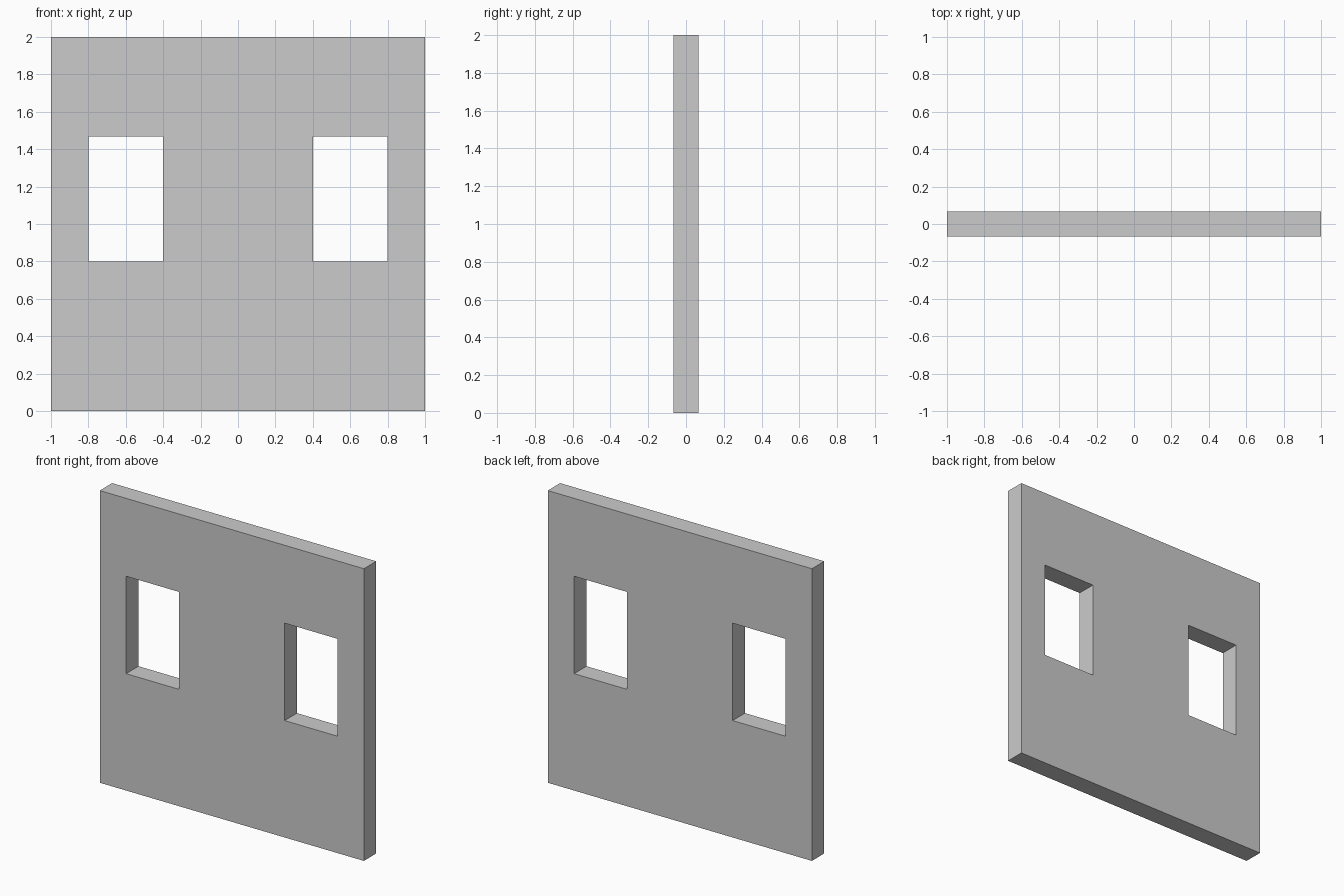
import bpy
import bmesh

if "Cube" in bpy.data.objects:
    bpy.data.objects.remove(bpy.data.objects["Cube"])

THICKNESS = 2 / 15
XS = [-1.0, -0.8, -0.4, 0.4, 0.8, 1.0]   # wall edges and window jambs
ZS = [0.0, 0.8, 22 / 15, 2.0]            # base, sill, lintel, top
WINDOWS = {(1, 1), (3, 1)}               # grid cells left open

# Wall panel laid out as a grid with two window openings
bm = bmesh.new()
verts = [[bm.verts.new((x, 0, z)) for z in ZS] for x in XS]
for i in range(len(XS) - 1):
    for j in range(len(ZS) - 1):
        if (i, j) not in WINDOWS:
            bm.faces.new((verts[i][j], verts[i + 1][j],
                          verts[i + 1][j + 1], verts[i][j + 1]))
mesh = bpy.data.meshes.new("wall")
bm.to_mesh(mesh)
bm.free()

wall = bpy.data.objects.new("wall", mesh)
bpy.context.collection.objects.link(wall)

# Even thickness either side of the centre plane, including window reveals
solid = wall.modifiers.new("thickness", 'SOLIDIFY')
solid.thickness = THICKNESS
solid.offset = 0
